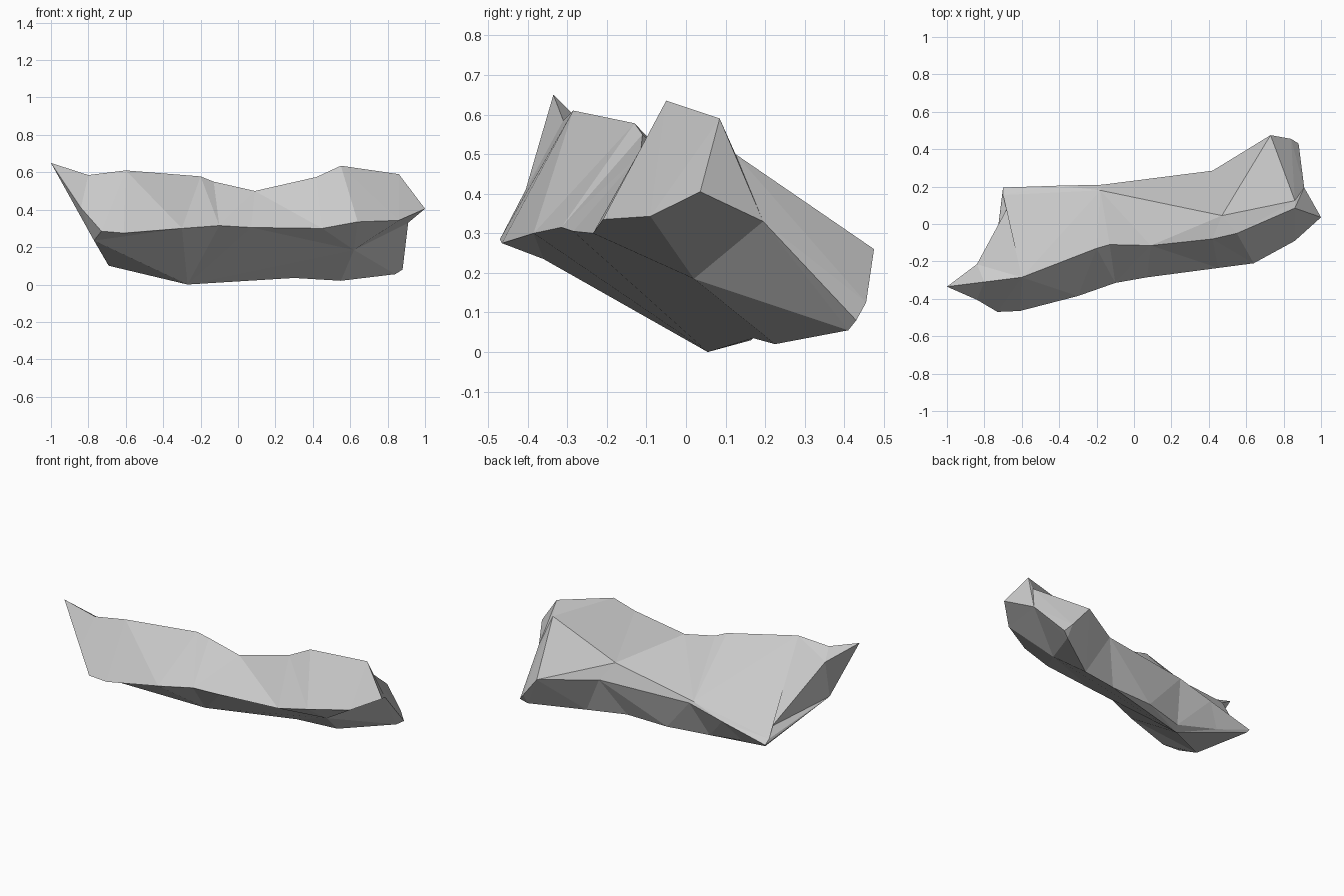
import bpy, bmesh
from mathutils import Vector

if "Cube" in bpy.data.objects:
    bpy.data.objects.remove(bpy.data.objects["Cube"])

# Long edges of the rock slab, each a short path running left to right
front_edge = [(-.84, -.405, .41), (-.73, -.47, .285), (-.61, -.465, .275), (-.3, -.385, .3),
              (-.1, -.315, .315), (.07, -.285, .305), (.45, -.235, .30), (.64, -.21, .335),
              (.86, -.09, .343), (1, .036, .405)]
top_ridge = [(-1, -.335, .65), (-.8, -.31, .585), (-.6, -.285, .61), (-.2, -.13, .578),
             (-.13, -.11, .55), (.09, -.115, .5), (.42, -.08, .575), (.55, -.05, .635),
             (.86, .085, .59)]
back_crease = [(-.84, -.215, .53), (-.675, .09, .19), (-.7, .155, .14), (-.18, .18, .25),
               (.47, .045, .275), (.86, .125, .5)]
back_edge = [(-.7, .195, .115), (-.4, .205, .19), (-.17, .21, .25), (.42, .285, .27),
             (.73, .475, .26), (.84, .455, .125)]
base_edge = [(-.69, .18, .1), (-.5, .14, .07), (-.24, .1, .02), (.02, .165, .03),
             (.3, .17, .035), (.55, .225, .02), (.84, .41, .055), (.88, .43, .08)]
underside = [(-.77, -.36, .235), (-.27, .055, 0), (.62, .02, .185), (.91, .195, .33)]

bm = bmesh.new()
rails = [[bm.verts.new(Vector(p)) for p in rail] for rail in
         (front_edge, top_ridge, back_crease, back_edge, base_edge, underside)]
front, ridge, crease, back, base, under = rails


def zip_rails(a, b):
    """Fill between two paths with triangles, always taking the shorter diagonal."""
    i = j = 0
    while i < len(a) - 1 or j < len(b) - 1:
        step_a = j == len(b) - 1 or (
            i < len(a) - 1 and
            (a[i + 1].co - b[j].co).length < (a[i].co - b[j + 1].co).length)
        if step_a:
            bm.faces.new((a[i], a[i + 1], b[j]))
            i += 1
        else:
            bm.faces.new((a[i], b[j + 1], b[j]))
            j += 1


def fan(centre, path):
    """Close a broken end with triangles around one corner."""
    for a, b in zip(path, path[1:]):
        bm.faces.new((centre, a, b))


# Facets around the slab (the notch at the left belongs to the end face)
zip_rails(front, ridge)
zip_rails(ridge, crease)
zip_rails(crease[2:], back)
zip_rails(back, base)
zip_rails(base, under)
zip_rails(under, front)

# Broken ends
fan(under[0], [front[0], ridge[0], *crease[:3], back[0], base[0]])
fan(under[-1], [r[-1] for r in rails[:5]])

bmesh.ops.recalc_face_normals(bm, faces=bm.faces)
mesh = bpy.data.meshes.new("rock_slab")
bm.to_mesh(mesh)
bm.free()
rock = bpy.data.objects.new("rock_slab", mesh)
bpy.context.collection.objects.link(rock)
